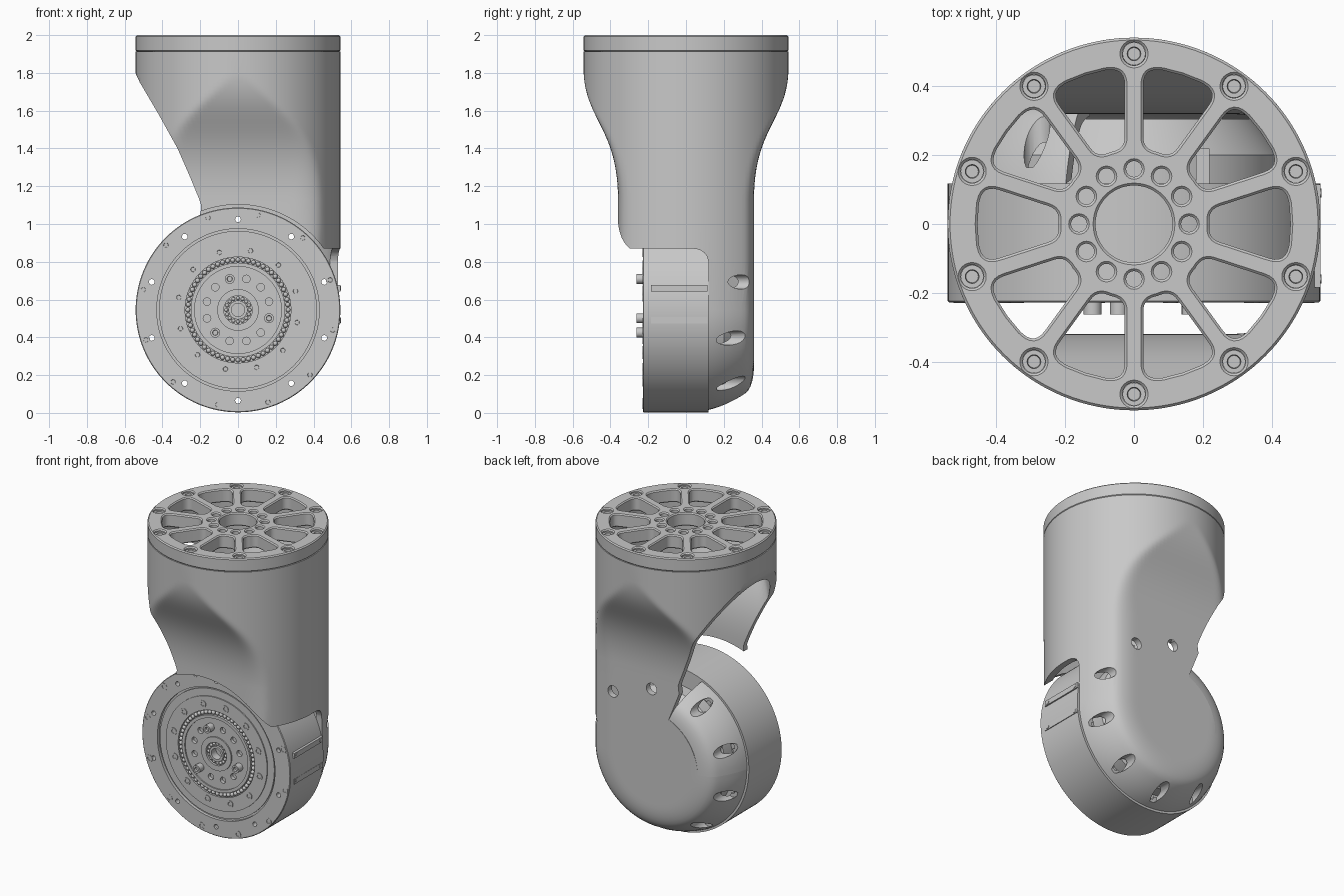
import bpy, bmesh, math
from math import sin, cos, pi, radians
from mathutils import Matrix, Vector

if "Cube" in bpy.data.objects:
    bpy.data.objects.remove(bpy.data.objects["Cube"])

R, CZ, TOP = 0.542, 0.545, 1.912      # body radius, joint axis height, housing top
FRONT, BACK = -0.228, 0.12            # joint unit faces

grey = bpy.data.materials.new("metal_grey")
grey.use_nodes = True
grey.diffuse_color = (0.58, 0.58, 0.58, 1)
grey.node_tree.nodes["Principled BSDF"].inputs["Base Color"].default_value = (0.58, 0.58, 0.58, 1)


def to_object(name, bm):
    bmesh.ops.recalc_face_normals(bm, faces=bm.faces)
    me = bpy.data.meshes.new(name)
    bm.to_mesh(me)
    bm.free()
    me.materials.append(grey)
    ob = bpy.data.objects.new(name, me)
    bpy.context.collection.objects.link(ob)
    return ob


def polar(r, deg):
    return r * cos(radians(deg)), r * sin(radians(deg))


def ring(r, start, count):
    """Places (x, z) spread evenly around the joint axis."""
    return [(x, z + CZ) for x, z in (polar(r, start + 360 * k / count) for k in range(count))]


def lathe(bm, profile, centre, axis="Y", steps=24):
    """Revolve (radius, position) pairs around an axis through centre."""
    rows = []
    for r, h in profile:
        n = steps if r else 1
        pts = [(r * cos(2 * pi * k / n), r * sin(2 * pi * k / n)) for k in range(n)]
        rows.append([bm.verts.new(Vector(centre) + Vector((a, h, b) if axis == "Y" else (a, b, h))) for a, b in pts])
    for p, q in zip(rows, rows[1:]):
        for k in range(steps):
            loop = [p[k % len(p)], p[(k + 1) % len(p)], q[(k + 1) % len(q)], q[k % len(q)]]
            bm.faces.new(list(dict.fromkeys(loop)))


def rods(name, places, r, y0, y1, steps=20):
    """Plain solid rods along y at (x, z) places."""
    bm = bmesh.new()
    for x, z in places:
        lathe(bm, [(0, y0), (r, y0), (r, y1), (0, y1)], (x, 0, z), steps=steps)
    return to_object(name, bm)


def prism(name, pts, axis, reach):
    """Extrude a 2D outline right through the model along x or y."""
    bm = bmesh.new()
    place = (lambda a, b, d: (d, a, b)) if axis == "X" else (lambda a, b, d: (a, d, b))
    lo, hi = [[bm.verts.new(place(a, b, d)) for a, b in pts] for d in (-reach, reach)]
    bm.faces.new(lo)
    bm.faces.new(hi)
    for i in range(len(pts)):
        bm.faces.new((lo[i - 1], lo[i], hi[i], hi[i - 1]))
    return to_object(name, bm)


def carve(ob, cutter):
    """Subtract cutter, taking the first solver whose result stays inside the old bounds."""
    def span(me):
        return max(max(abs(c) for c in v.co) for v in me.vertices)
    for solver, tolerant in (("EXACT", False), ("EXACT", True), ("MANIFOLD", False), ("FLOAT", False)):
        mod = ob.modifiers.new("cut", "BOOLEAN")
        mod.operation, mod.solver, mod.object = "DIFFERENCE", solver, cutter
        mod.use_hole_tolerant = tolerant
        bpy.context.view_layer.update()
        me = bpy.data.meshes.new_from_object(ob.evaluated_get(bpy.context.evaluated_depsgraph_get()))
        ob.modifiers.clear()
        low = min((v.co.z for v in me.vertices), default=-9)
        if low > -0.01 and span(me) < span(ob.data) + 0.001 and len(me.vertices) != len(ob.data.vertices):
            ob.data = me
            break
    bpy.data.objects.remove(cutter)


def rounded(corners, n=6):
    """Outline with each (x, y, radius) corner rounded."""
    pts = []
    for i, (x, y, r) in enumerate(corners):
        p = Vector((x, y))
        if r == 0:
            pts.append(p)
            continue
        a = p + (Vector(corners[i - 1][:2]) - p).normalized() * r
        b = p + (Vector(corners[(i + 1) % len(corners)][:2]) - p).normalized() * r
        pts += [a * (1 - k / n) ** 2 + p * 2 * k / n * (1 - k / n) + b * (k / n) ** 2 for k in range(n + 1)]
    return pts


def bezier(p, t):
    return sum(c * v for c, v in zip(((1 - t) ** 3, 3 * t * (1 - t) ** 2, 3 * t * t * (1 - t), t ** 3), p))


def section(flat, k, inset, n=72):
    """Half a circle (x, y) cut flat at front and back, with corners blended by k."""
    pts = []
    for i in range(n + 1):
        th = -pi / 2 + pi * i / n
        a, b = R - inset, (flat - inset) / max(abs(sin(th)), 1e-4)
        h = max(k - abs(a - b), 0) / k if k else 0
        rho = min(a, b) - h * h * k / 4
        pts.append((max(rho * cos(th), 0), rho * sin(th)))
    return pts


# Housing skin: a round tube flattened front and back, closed by a rounded bowl
def skin(name, inset, top, taper=32):
    rows = [(top, 0.542, 0.0)]
    for t in (k / taper for k in range(taper + 1)):
        rows.append((bezier((1.8, 1.55, 1.5, 1.13), t), bezier((0.542, 0.53, 0.36, 0.36), t), 0.08 * t * t))
    rows += [(z, 0.36, 0.08) for z in (1.0, 0.8, CZ)]
    path = [[(w, y, z) for w, y in section(f, k, inset)] for z, f, k in rows]
    low = section(0.36, 0.08, inset)
    bowl = [[(w * cos(pi * j / 48), y, CZ - w * sin(pi * j / 48)) for w, y in low] for j in range(1, 48)]
    path += bowl + [[(-x, y, z) for x, y, z in row] for row in reversed(path)]
    bm = bmesh.new()
    grid = [[bm.verts.new(p) for p in row] for row in path]
    for a, b in zip(grid, grid[1:]):
        for i in range(len(low) - 1):
            bm.faces.new((a[i], a[i + 1], b[i + 1], b[i]))
    bmesh.ops.remove_doubles(bm, verts=bm.verts, dist=1e-5)
    bmesh.ops.holes_fill(bm, edges=[e for e in bm.edges if e.is_boundary], sides=0)
    return to_object(name, bm)


housing = skin("housing", 0, TOP)
carve(housing, skin("hollow", 0.04, TOP + 0.05))
window = rounded([(-0.9, -0.2, 0), (BACK, -0.2, 0), (BACK, 0.87, 0.09), (-0.9, 0.87, 0)])
carve(housing, prism("window_cut", window, "X", 0.9))
carve(housing, rods("joint_space", [(0, CZ)], 0.558, -0.8, BACK - 0.001, 128))
# sloping opening on one side, ending at the bowl's rim
JOIN = 112
slope = [(-0.9, 1.81), (-0.548, 1.81), (-0.52, 1.75), (-0.42, 1.58), (-0.32, 1.4), (-0.25, 1.24),
         (-0.205, 1.13), (-0.195, 1.1), (-0.197, 1.07)]
slope += [(x, z + CZ) for x, z in [polar(0.54, JOIN)] + [polar(0.335, a) for a in range(JOIN, 181, 4)]]
carve(housing, prism("slope_cut", slope + [(-0.9, CZ)], "Y", 0.7))

# Rim of the bowl carried on round to the neck
outer, inner = [[p for p in section(0.36, 0.08, s) if p[0] > 0.325 and p[1] > BACK - 0.005] for s in (0, 0.04)]
loop = outer + inner[::-1]
bm = bmesh.new()
rows = [[bm.verts.new((w * cos(radians(a)), y, CZ + w * sin(radians(a)))) for w, y in loop] for a in range(JOIN, 181, 4)]
for a, b in zip(rows, rows[1:]):
    for i in range(len(loop)):
        bm.faces.new((a[i - 1], a[i], b[i], b[i - 1]))
bm.faces.new(rows[0])
bm.faces.new(rows[-1])
rim = to_object("bowl_rim", bm)

holes = ring(0.48, 90, 10)
for part, places in ((housing, holes[:1] + holes[3:]), (rim, holes[1:3])):
    carve(part, rods("screw_wells", places, 0.038, 0.165, 0.8))
    carve(part, rods("screw_holes", places, 0.015, -0.8, 0.8, 16))

# Joint unit: stepped drum with concentric grooves on its front
F = FRONT
steps = [(0, F + 0.05), (0.035, F + 0.05), (0.035, F), (0.05, F), (0.05, F + 0.015), (0.075, F + 0.015),
         (0.075, F), (0.11, F), (0.11, F + 0.008), (0.23, F + 0.008), (0.23, F), (0.25, F),
         (0.25, F + 0.018), (0.28, F + 0.018), (0.28, F + 0.003), (0.37, F + 0.003), (0.37, F + 0.01),
         (0.418, F + 0.01), (0.418, F + 0.02), (0.43, F + 0.02), (0.43, F), (R - 0.004, F),
         (R, F + 0.004), (R, BACK - 0.002), (0.43, BACK - 0.002), (0.43, 0.2), (0.35, 0.305), (0, 0.305)]
bm = bmesh.new()
lathe(bm, steps, (0, 0, CZ), steps=128)
drum = to_object("joint_drum", bm)
carve(drum, rods("drum_holes", holes, 0.015, -0.8, 0.8, 16))
face12 = ring(0.17, 15, 12)
carve(drum, rods("face_holes", [p for k, p in enumerate(face12) if k % 4 != 3], 0.02, -0.8, F + 0.03, 16))


# Screw heads with a socket
def screws(name, places, r, y0, y1):
    bm = bmesh.new()
    y2 = (y0 + 2 * y1) / 3
    for x, z in places:
        lathe(bm, [(0, y0), (r, y0), (r, y1), (r * 0.55, y1), (r * 0.5, y2), (0, y2)], (x, 0, z), steps=16)
    to_object(name, bm)


screws("face_bolts", face12[3::4], 0.026, F + 0.008, F - 0.035)
screws("inner_screws", ring(0.32, 18, 12), 0.023, F + 0.006, F - 0.001)
screws("rim_screws", ring(0.513, 18, 12), 0.023, F + 0.006, F - 0.002)

# Bearing balls in the two round channels
bm = bmesh.new()
for r, size, count in ((0.265, 0.013, 60), (0.0625, 0.01, 16)):
    for x, z in ring(r, 0, count):
        bmesh.ops.create_icosphere(bm, subdivisions=2, radius=size, matrix=Matrix.Translation((x, F + 0.012, z)))
to_object("bearing_balls", bm)


# Side rails with end screws, and the plug above the drum
def block(bm, lo, hi):
    mid = [(a + b) / 2 for a, b in zip(lo, hi)]
    size = [b - a for a, b in zip(lo, hi)] + [1]
    bmesh.ops.create_cube(bm, size=1, matrix=Matrix.Translation(mid) @ Matrix.Diagonal(size))


bm = bmesh.new()
for z in (0.66, 0.49):
    block(bm, (0.5, -0.185, z - 0.017), (0.542, 0.115, z + 0.017))
    for y in (-0.16, 0.09):
        m = Matrix.Translation((0.54, y, z)) @ Matrix.Rotation(pi / 2, 4, "Y")
        bmesh.ops.create_cone(bm, cap_ends=True, segments=16, radius1=0.013, radius2=0.013, depth=0.01, matrix=m)
to_object("side_rails", bm)
bm = bmesh.new()
block(bm, (0.18, 0.1, 0.9), (0.22, 0.22, 1.02))
to_object("plug", bm)

# Top cap: spoked wheel with bolt holes, chamfered
cap = bpy.data.curves.new("top_cap", "CURVE")
cap.dimensions, cap.fill_mode = "2D", "BOTH"
cap.bevel_depth, cap.bevel_resolution, cap.offset = 0.007, 0, -0.007
cap.extrude = (2.0 - TOP) / 2 - 0.007


def outline(pts):
    s = cap.splines.new("POLY")
    s.points.add(len(pts) - 1)
    for p, (x, y) in zip(s.points, pts):
        p.co = (x, y, 0, 1)
    s.use_cyclic_u = True


def circle(r, x=0, y=0, n=24):
    outline([(x + r * cos(2 * pi * k / n), y + r * sin(2 * pi * k / n)) for k in range(n)])


circle(R, n=128)
circle(0.112, n=48)
for k in range(12):
    circle(0.023, *polar(0.16, 30 * k))
bolts = bmesh.new()
for k in range(10):
    spot = polar(0.495, 18 + 36 * k)
    circle(0.034, *spot)
    lathe(bolts, [(0, 1.93), (0.0335, 1.93), (0.0335, 1.985), (0.02, 1.985), (0.018, 1.96), (0, 1.96)], (*spot, 0), "Z", 20)
    ends = []
    for r, rad, offs in ((0.22, 0.035, (1, 0, -1)), (0.455, 0.05, (-1, -0.5, 0, 0.5, 1))):
        half = 18 - math.degrees(math.asin(0.027 / r))
        ends += [(*polar(r, 36 * k + half * o), rad if abs(o) == 1 else 0) for o in offs]
    outline(rounded(ends))
to_object("cap_bolts", bolts)
tmp = bpy.data.objects.new("top_cap_outline", cap)
bpy.context.collection.objects.link(tmp)
bpy.context.view_layer.update()
bm = bmesh.new()
bm.from_mesh(bpy.data.meshes.new_from_object(tmp.evaluated_get(bpy.context.evaluated_depsgraph_get())))
bpy.data.objects.remove(tmp)
bmesh.ops.remove_doubles(bm, verts=bm.verts, dist=1e-5)
bmesh.ops.translate(bm, verts=bm.verts, vec=(0, 0, (2.0 + TOP) / 2))
to_object("top_cap", bm)

# Smooth shading with sharp edges kept
for ob in bpy.context.scene.objects:
    if ob.type == "MESH":
        bpy.ops.object.select_all(action="DESELECT")
        ob.select_set(True)
        bpy.context.view_layer.objects.active = ob
        bpy.ops.object.shade_smooth_by_angle(angle=radians(30))
